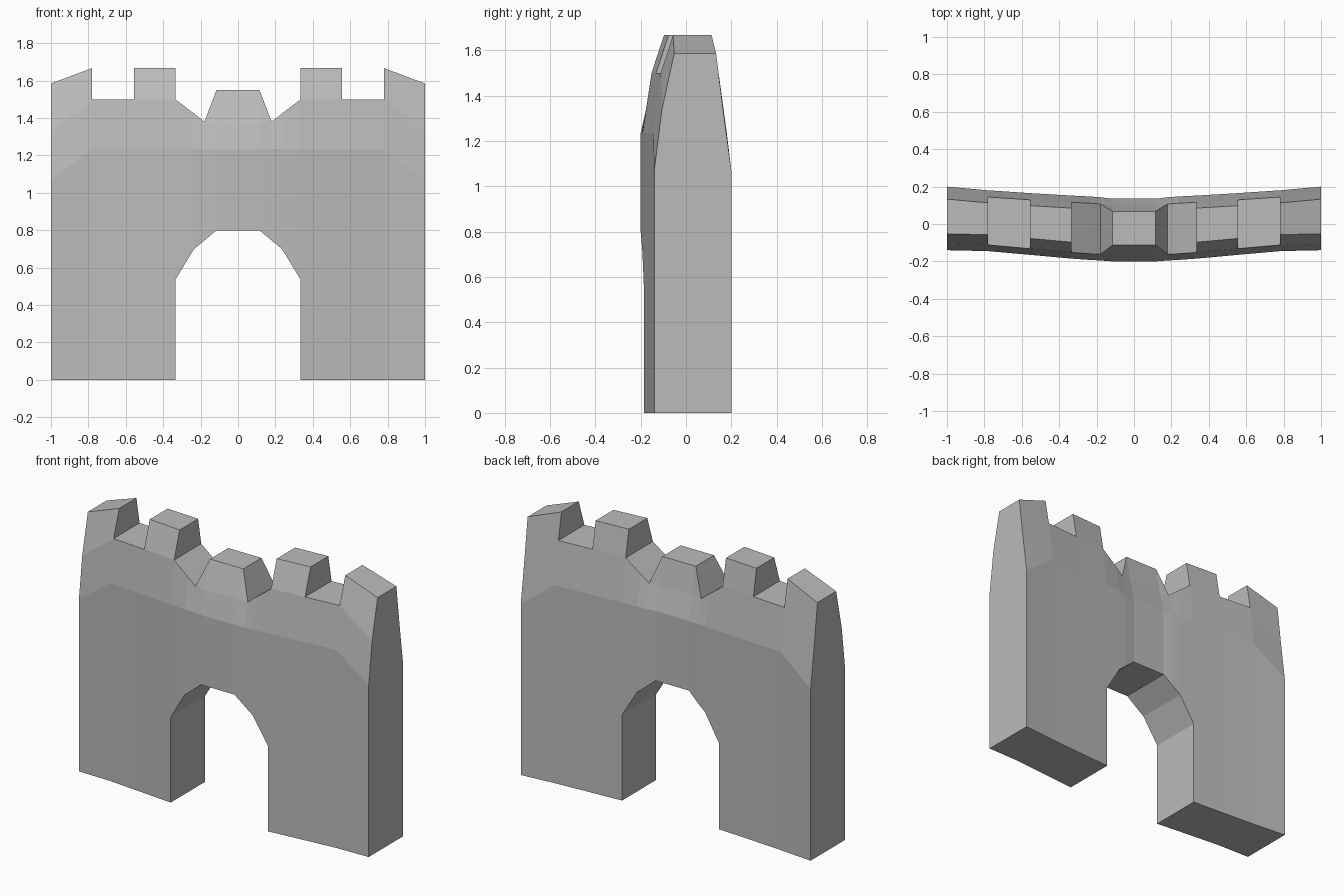
import bpy
import bmesh

cube = bpy.data.objects.get("Cube")
if cube:
    bpy.data.objects.remove(cube, do_unlink=True)

stone = bpy.data.materials.new("grey stone")
stone.use_nodes = True
colour = (0.5, 0.5, 0.5, 1)
stone.diffuse_color = colour
stone.node_tree.nodes["Principled BSDF"].inputs["Base Color"].default_value = colour

# Wall stations from the middle outwards:
# x, front y, back y, arch height, shoulder height, walkway height, merlon height
STATIONS = [
    (0.115, -0.2, 0.135, 0.8, 1.235, 1.38, 1.55),
    (0.18, -0.195, 0.143, 0.745, 1.235, 1.38, 1.38),
    (0.235, -0.192, 0.147, 0.7, 1.235, 1.424, 1.424),
    (0.335, -0.185, 0.152, 0.535, 1.235, 1.5, 1.667),
    (0.555, -0.165, 0.165, 0.535, 1.235, 1.5, 1.667),
    (0.78, -0.145, 0.18, 0.535, 1.235, 1.5, 1.667),
    (1.0, -0.14, 0.2, 0.535, 1.07, 1.335, 1.585),
]
LEG_START = 3
MERLON_STARTS = (0, 3, 5)       # stations where a raised tooth begins
FRONT_TAPER = (0, 0, 0, 0.033, 0.088)
BACK_TAPER = (0, 0, 0, 0.036, 0.067)

bm = bmesh.new()
pairs = {}


def pair(side, i, row):
    """Front and back vertex at one station and height row."""
    key = (side, i, row)
    if key not in pairs:
        x, front, back, *heights = STATIONS[i]
        z = ([0] + heights)[row]
        pairs[key] = (bm.verts.new((side * x, front + FRONT_TAPER[row], z)),
                      bm.verts.new((side * x, back - BACK_TAPER[row], z)))
    return pairs[key]


def panel(corners):
    """Matching wall panels on the front and back."""
    a = [pair(*c) for c in corners]
    bm.faces.new([p[0] for p in a])
    bm.faces.new([p[1] for p in reversed(a)])


# Crown above the arch
for row in (1, 2, 3):
    panel([(-1, 0, row), (1, 0, row), (1, 0, row + 1), (-1, 0, row + 1)])

# Both halves: legs, arch shoulders and merlons
for side in (-1, 1):
    for i in range(len(STATIONS) - 1):
        for row in range(4):
            if row == 0 and i < LEG_START:
                continue
            if row == 3 and i not in MERLON_STARTS:
                continue
            corners = [(side, i, row), (side, i + 1, row),
                       (side, i + 1, row + 1), (side, i, row + 1)]
            if row == 3 and i == 0:     # slanted flank of the middle tooth
                corners.pop(2)
            panel(corners)

# Wall thickness: join the front outline to the back outline
partner = {f: b for f, b in pairs.values()}
for edge in [e for e in bm.edges if e.is_boundary]:
    a, b = edge.verts
    if a in partner and b in partner:
        bm.faces.new((a, b, partner[b], partner[a]))

bmesh.ops.recalc_face_normals(bm, faces=bm.faces)
mesh = bpy.data.meshes.new("gate_wall")
bm.to_mesh(mesh)
bm.free()
mesh.materials.append(stone)
wall = bpy.data.objects.new("gate_wall", mesh)
bpy.context.collection.objects.link(wall)
